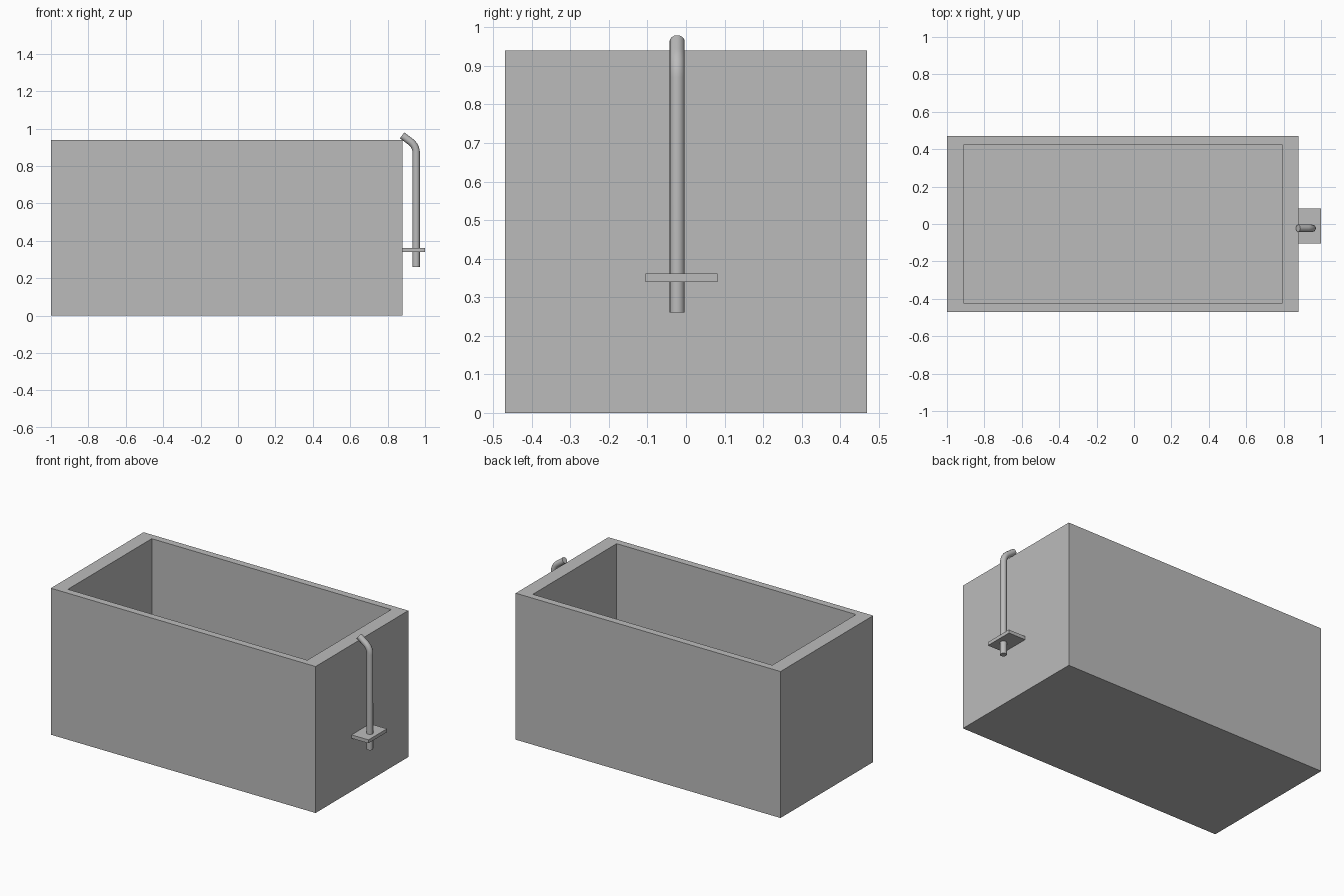
import bpy
import bmesh
import math
from mathutils import Vector

default = bpy.data.objects.get("Cube")
if default:
    bpy.data.objects.remove(default, do_unlink=True)

grey = bpy.data.materials.new("plain_grey")
grey.use_nodes = True
colour = (0.5, 0.5, 0.5, 1)
grey.diffuse_color = colour
grey.node_tree.nodes["Principled BSDF"].inputs["Base Color"].default_value = colour


def box(name, low, high):
    """Axis-aligned box between two corners."""
    low, high = Vector(low), Vector(high)
    bm = bmesh.new()
    bmesh.ops.create_cube(bm, size=1)
    bmesh.ops.scale(bm, vec=high - low, verts=bm.verts)
    bmesh.ops.translate(bm, vec=(low + high) / 2, verts=bm.verts)
    mesh = bpy.data.meshes.new(name)
    bm.to_mesh(mesh)
    bm.free()
    mesh.materials.append(grey)
    obj = bpy.data.objects.new(name, mesh)
    bpy.context.collection.objects.link(obj)
    return obj


# Open tank: the top face is inset to the rim and pushed down to the floor
tank = box("tank", (-1, -0.47, 0), (0.88, 0.47, 0.94))
inner_low, inner_high = Vector((-0.91, -0.425)), Vector((0.79, 0.425))
floor_height = 0.05
bm = bmesh.new()
bm.from_mesh(tank.data)
top = max(bm.faces, key=lambda f: f.calc_center_median().z)
bmesh.ops.inset_region(bm, faces=[top], thickness=0.02)
for v in top.verts:
    v.co.x = inner_low.x if v.co.x < 0 else inner_high.x
    v.co.y = inner_low.y if v.co.y < 0 else inner_high.y
walls = bmesh.ops.extrude_discrete_faces(bm, faces=[top])
for v in walls["faces"][0].verts:
    v.co.z = floor_height
bmesh.ops.recalc_face_normals(bm, faces=bm.faces)
bm.to_mesh(tank.data)
bm.free()

# Bracket plate on the end wall
box("pipe_bracket", (0.88, -0.105, 0.34), (1, 0.082, 0.362))

# Upright pipe with a rounded elbow that leans over the rim
pipe_x, pipe_y, bend_z = 0.953, -0.023, 0.87
bend_angle, bend_radius = math.radians(53), 0.074
points = [Vector((pipe_x, pipe_y, 0.26))]
for i in range(9):
    a = bend_angle * i / 8
    points.append(Vector((pipe_x - bend_radius * (1 - math.cos(a)), pipe_y,
                          bend_z + bend_radius * math.sin(a))))
spout = Vector((-math.sin(bend_angle), 0, math.cos(bend_angle)))
points.append(points[-1] + spout * 0.058)

curve = bpy.data.curves.new("water_pipe", "CURVE")
curve.dimensions = "3D"
curve.bevel_depth = 0.0195
curve.bevel_resolution = 6
curve.use_fill_caps = True
spline = curve.splines.new("POLY")
spline.points.add(len(points) - 1)
for p, co in zip(spline.points, points):
    p.co = (*co, 1)
curve.materials.append(grey)
pipe = bpy.data.objects.new("water_pipe", curve)
bpy.context.collection.objects.link(pipe)
bpy.ops.object.select_all(action="DESELECT")
pipe.select_set(True)
bpy.context.view_layer.objects.active = pipe
bpy.ops.object.convert(target="MESH")
bpy.ops.object.shade_smooth_by_angle(angle=math.radians(35))
